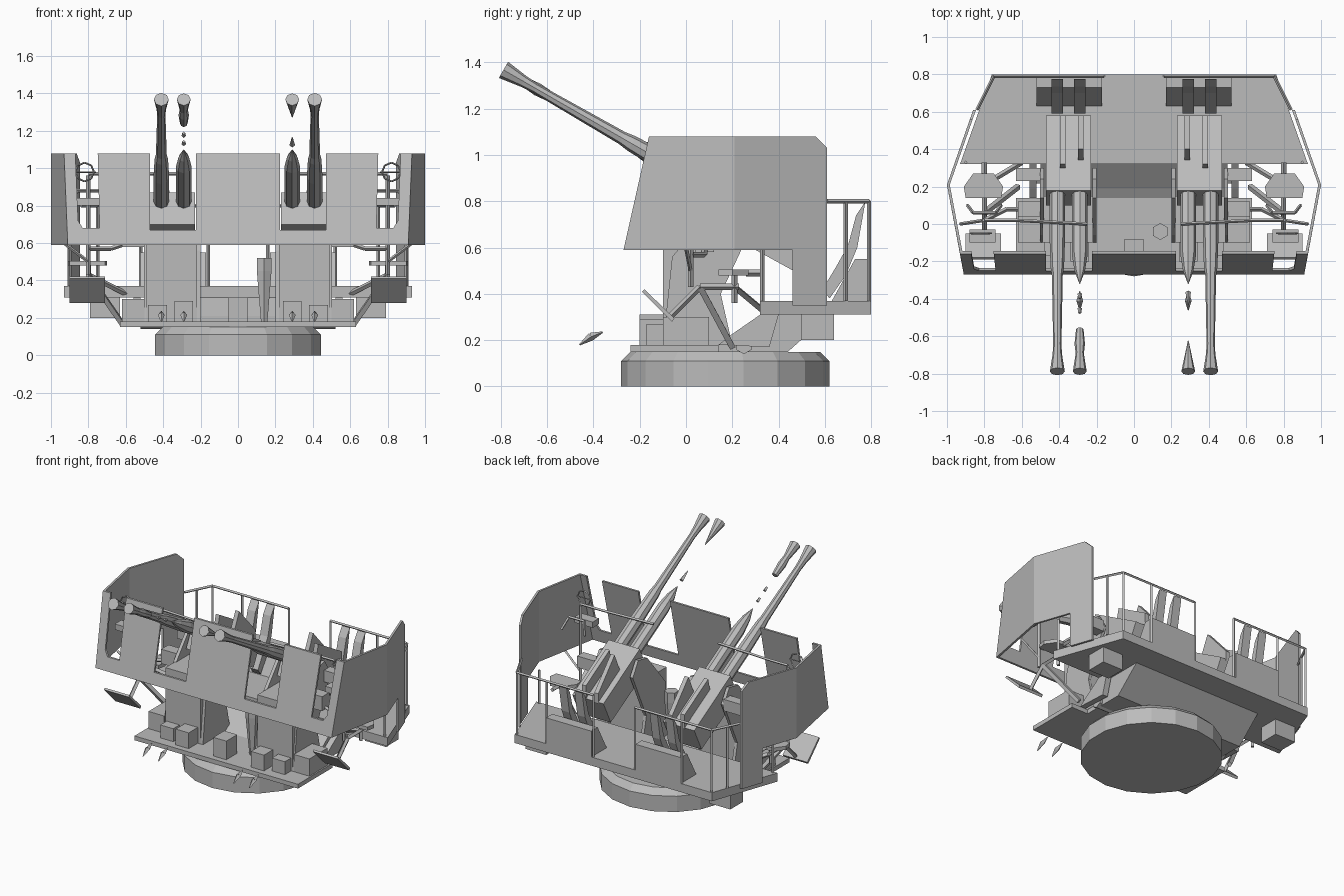
import bpy, bmesh, math
from mathutils import Vector, Matrix

if "Cube" in bpy.data.objects:
    bpy.data.objects.remove(bpy.data.objects["Cube"], do_unlink=True)

GREY = (0.5, 0.5, 0.5, 1)
paint = bpy.data.materials.new("grey_paint")
paint.use_nodes = True
paint.diffuse_color = GREY
paint.node_tree.nodes["Principled BSDF"].inputs["Base Color"].default_value = GREY


def finish(name, bm):
    bmesh.ops.recalc_face_normals(bm, faces=bm.faces)
    mesh = bpy.data.meshes.new(name)
    bm.to_mesh(mesh)
    bm.free()
    mesh.materials.append(paint)
    obj = bpy.data.objects.new(name, mesh)
    bpy.context.collection.objects.link(obj)
    return obj


def slab(name, pts, offset):
    """Flat outline in space, thickened along an offset."""
    bm = bmesh.new()
    low = [bm.verts.new(p) for p in pts]
    high = [bm.verts.new(Vector(p) + Vector(offset)) for p in pts]
    bm.faces.new(low)
    bm.faces.new(high[::-1])
    for i in range(len(low)):
        j = (i + 1) % len(low)
        bm.faces.new((low[i], high[i], high[j], low[j]))
    return finish(name, bm)


def prism(name, x0, x1, yz):
    """Side profile stretched from x0 to x1."""
    return slab(name, [(x0, y, z) for y, z in yz], (x1 - x0, 0, 0))


def box(name, x0, x1, y0, y1, z0, z1):
    return prism(name, x0, x1, [(y0, z0), (y1, z0), (y1, z1), (y0, z1)])


def tube(name, pts, radii, sides=6):
    """Round sections along a path, one radius per point."""
    pts = [Vector(p) for p in pts]
    if not isinstance(radii, (list, tuple)):
        radii = [radii] * len(pts)
    bm = bmesh.new()
    for a, b, ra, rb in zip(pts, pts[1:], radii, radii[1:]):
        turn = (b - a).to_track_quat('Z', 'Y').to_matrix().to_4x4()
        bmesh.ops.create_cone(bm, cap_ends=True, segments=sides, radius1=ra, radius2=rb,
                              depth=(b - a).length, matrix=Matrix.Translation((a + b) / 2) @ turn)
    bmesh.ops.remove_doubles(bm, verts=bm.verts, dist=1e-5)
    return finish(name, bm)


# Turntable and decks
tube("turntable_base", [(0, .17, 0), (0, .17, .11), (0, .17, .15)], [.45, .45, .41], 18)
box("front_platform", -.63, .63, -.24, .14, .15, .18)
prism("platform_hull", -.5, .5, [(.14, .15), (.44, .15), (.62, .31), (.32, .31), (.19, .21), (.14, .18)])
slab("rear_deck", [(-.93, .32, .31), (.93, .32, .31), (.76, .8, .31), (-.76, .8, .31)], (0, 0, .06))
box("platform_box", -.05, .05, -.2, -.08, .18, .31)
tube("centre_post", [(.14, -.04, .18), (.14, -.04, .45), (.14, -.04, .52)], [.02, .045, .045])
tube("hull_boss", [(-.52, .25, .18), (.52, .25, .18)], .04)


# Front shield with gun and sight openings
def front_y(z):
    return -.27 + (z - .59) * .11 / .49


half = [(.225, 1.08), (.225, .67), (.47, .67), (.47, 1.08), (.75, 1.08), (.74, .68),
        (.83, .68), (.855, .72), (.87, 1.08), (.93, 1.08), (.91, .59)]
outline = half + [(-x, z) for x, z in reversed(half)]
slab("front_shield", [(x, front_y(z), z) for x, z in outline], (0, .015, 0))

AIM = Vector((0, -.867, .498))


def along(x, t):
    return Vector((x, .2, .8)) + AIM * t


for s, side in ((1, "left"), (-1, "right")):
    def n(part):
        return side + "_" + part

    def sbox(part, x0, x1, *rest):
        return box(n(part), s * x0, s * x1, *rest)

    def spoke(part, pts, r, sides=6):
        return tube(n(part), [(s * x, y, z) for x, y, z in pts], r, sides)

    # Side shield, bent at its widest point
    slab(n("side_shield_front"), [(s * .91, -.27, .59), (s, .21, .59), (s, .21, 1.08), (s * .93, -.16, 1.08)],
         (-s * .015, 0, 0))
    rear = [(.21, .59), (.46, .59), (.46, .35), (.61, .35), (.61, 1.03), (.56, 1.08), (.21, 1.08)]
    slab(n("side_shield_rear"), [(s * (1 - (y - .21) * .35), y, z) for y, z in rear], (-s * .015, 0, 0))

    # Gun pedestal with cheek plates
    sbox("pedestal", .22, .49, -.1, .15, .18, .64)
    for x in (.2, .48):
        prism(n("cheek_plate"), s * x, s * (x + .022),
              [(-.1, .18), (.2, .18), (.15, .4), (.3, .72), (.24, .82), (.14, .8), (-.06, .56)])
    sbox("pedestal_step", .24, .34, -.2, -.1, .18, .29)
    sbox("pedestal_locker", .38, .48, -.17, -.1, .18, .27)
    sbox("trunnion_box", .5, .63, .23, .3, .68, .76)
    sbox("gear_box", .5, .62, .04, .12, .58, .68)
    sbox("platform_locker", .5, .62, -.1, .1, .18, .3)

    # Receivers with loading guides
    prism(n("receiver"), s * .23, s * .47, [(.18, .87), (.58, .64), (.5, .48), (.1, .7)])
    prism(n("receiver_guide"), s * .365, s * .395, [(.3, .8), (.32, .88), (.58, .73), (.58, .63)])
    prism(n("loading_fin"), s * .27, s * .3, [(.34, .77), (.4, .9), (.58, .7), (.58, .63)])

    # Outer barrel, and inner jacket with its pointed end
    stations = [(0, .042), (.3, .042), (.5, .036), (.55, .029), (.98, .022), (1.04, .026), (1.14, .04)]
    tube(n("outer_barrel"), [along(s * .41, t) for t, r in stations], [r for t, r in stations], 8)
    stations = [(-.02, .042), (.42, .042), (.52, .028), (.6, .002)]
    tube(n("inner_jacket"), [along(s * .29, t) for t, r in stations], [r for t, r in stations], 8)
    if s > 0:
        tube(n("inner_muzzle"), [along(.29, .95), along(.29, 1.14)], [.002, .037], 8)
        tube(n("barrel_chip"), [along(.29, .65), along(.29, .73)], [.015, .003], 4)
    else:
        tube(n("inner_muzzle"), [along(-.29, t) for t in (.88, .97, 1.03, 1.14)], [.02, .028, .022, .037], 8)
        for t in (.66, .75):
            tube(n("barrel_chip"), [along(-.29, t), along(-.29, t + .03)], [.012, .008], 4)

    # Curved case chutes behind each gun and the sloped catcher
    for x in (.29, .41):
        curve = [(.62, .38), (.69, .48), (.74, .6), (.775, .8), (.735, .74), (.7, .61), (.65, .52), (.59, .42)]
        prism(n("case_chute"), s * (x - .03), s * (x + .03), curve)
    prism(n("case_catcher"), s * .17, s * .52, [(.63, .37), (.8, .37), (.8, .55), (.73, .55)])

    # Rear rail
    spoke("rail", [(.84, .61, .8), (.75, .79, .8), (.16, .79, .8)], .009, 4)
    for x, y in ((.75, .79), (.52, .79), (.16, .79), (.8, .69)):
        spoke("rail_post", [(x, y, .37), (x, y, .8)], .009, 4)
    spoke("deck_post", [(.9, .33, .35), (.9, .33, .6)], .01, 4)
    sbox("deck_underbox", .63, .79, .5, .64, .2, .31)

    # Operator seat, footrest and bracket arms
    seat = [(.71, .14), (.9, .14), (.91, .2), (.86, .27), (.75, .27), (.7, .2)]
    slab(n("seat"), [(s * x, y, .48) for x, y in seat], (0, 0, .025))
    spoke("seat_back_post", [(.8, .26, .49), (.8, .33, .49)], .015, 4)
    prism(n("footrest"), s * .71, s * .9, [(-.19, .41), (-.06, .28), (-.05, .295), (-.18, .42)])
    spoke("footrest_arm", [(.8, -.07, .3), (.8, .06, .43), (.8, .23, .43)], .014, 4)
    spoke("seat_stem", [(.8, .21, .49), (.8, .21, .36)], .013, 4)
    spoke("seat_brace", [(.8, .06, .43), (.62, .2, .17)], .018, 4)
    spoke("seat_strut", [(.8, .21, .43), (.6, .33, .33)], .015, 4)
    prism(n("hull_bracket"), s * .52, s * .56, [(.14, .18), (.36, .17), (.4, .31), (.32, .31), (.19, .22)])

    # Sight column, ring and aiming controls
    spoke("sight_column", [(.8, .02, .43), (.8, .02, .96)], .012, 4)
    spoke("sight_crossbar", [(.25, 0, .97), (.64, .02, .97), (.8, .02, .97)], .009, 4)
    ring = [(.82 + .05 * math.cos(a * math.pi / 4), -.05, .98 + .05 * math.sin(a * math.pi / 4)) for a in range(9)]
    spoke("sight_ring", ring, .005, 4)
    spoke("sight_bar", [(.76, -.05, .98), (.88, -.05, .98)], .004, 4)
    spoke("handlebar", [(.71, .1, .8), (.74, .06, .88), (.86, .06, .88), (.89, .1, .8)], .009, 4)
    sbox("control_box", .74, .88, -.1, -.03, .8, .84)
    spoke("control_arm", [(.5, .08, .63), (.68, .08, .57), (.8, .02, .57)], .012, 4)
    spoke("shield_stay", [(.8, .02, .5), (.93, .0, .6)], .009, 4)

    # Small stray fittings ahead of the platform
    for x in (.29, .41):
        spoke("low_shard", [(x, -.46, .18), (x, -.41, .215), (x, -.36, .235)], [.003, .018, .003], 4)
